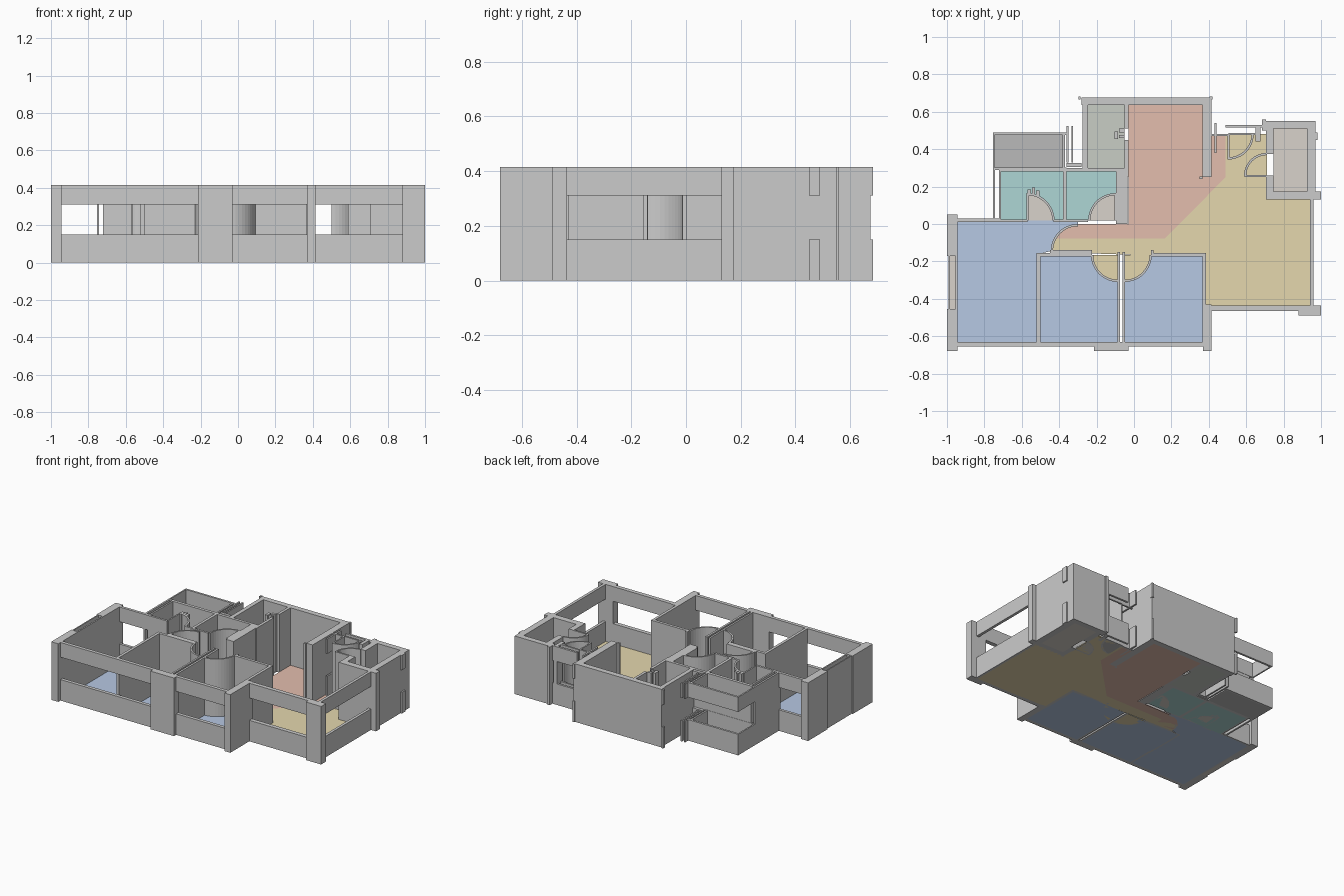
import bpy, bmesh, math

H, SILL, HEAD = 0.415, 0.15, 0.31


def prism(bm, pts, z0, z1):
    lo = [bm.verts.new((x, y, z0)) for x, y in pts]
    hi = [bm.verts.new((x, y, z1)) for x, y in pts]
    n = len(pts)
    bm.faces.new(lo[::-1])
    bm.faces.new(hi)
    for i in range(n):
        j = (i + 1) % n
        bm.faces.new((lo[i], lo[j], hi[j], hi[i]))


def finish(name, bm, mat=None):
    bmesh.ops.recalc_face_normals(bm, faces=bm.faces)
    me = bpy.data.meshes.new(name)
    bm.to_mesh(me)
    bm.free()
    ob = bpy.data.objects.new(name, me)
    bpy.context.collection.objects.link(ob)
    if mat:
        me.materials.append(mat)


def walls(name, rects, spans=((0, H),)):
    bm = bmesh.new()
    for x0, x1, y0, y1 in rects:
        for z0, z1 in spans:
            prism(bm, [(x0, y0), (x1, y0), (x1, y1), (x0, y1)], z0, z1)
    finish(name, bm)


def windows(name, rects):
    walls(name, rects, ((0, SILL), (HEAD, H)))


def material(name, r, g, b):
    m = bpy.data.materials.new(name)
    m.diffuse_color = (r, g, b, 1)
    return m


def floor(name, pts, mat, top=0.004):
    bm = bmesh.new()
    prism(bm, pts, 0, top)
    finish(name, bm, mat)


def rect(x0, x1, y0, y1):
    return [(x0, y0), (x1, y0), (x1, y1), (x0, y1)]


def arc(cx, cy, r, a0, a1, n=12):
    return [(cx + r * math.cos(math.radians(a0 + (a1 - a0) * i / n)),
             cy + r * math.sin(math.radians(a0 + (a1 - a0) * i / n))) for i in range(n + 1)]


def door_sweep(name, cx, cy, r, a0, mat):
    # curved full-height screen with a floor sector inside it
    bm = bmesh.new()
    prism(bm, arc(cx, cy, r, a0, a0 + 90) + arc(cx, cy, r - 0.012, a0 + 90, a0), 0, H)
    finish(name + "_screen", bm)
    floor(name + "_floor", [(cx, cy)] + arc(cx, cy, r - 0.006, a0, a0 + 90), mat, 0.006)


blue = material("blue_floor", 0.47, 0.58, 0.77)
tan = material("tan_floor", 0.78, 0.68, 0.42)
coral = material("coral_floor", 0.77, 0.51, 0.42)
teal = material("teal_floor", 0.42, 0.67, 0.66)
grey = material("grey_floor", 0.49, 0.49, 0.49)
beige = material("beige_floor", 0.69, 0.65, 0.60)
sage = material("sage_floor", 0.58, 0.61, 0.56)

# corner piers and front columns
walls("columns", [
    (-1, -0.945, -0.17, 0.05), (-1, -0.945, -0.68, -0.455),
    (-0.215, -0.03, -0.68, -0.63), (0.37, 0.415, -0.68, -0.43),
    (0.88, 1, -0.49, -0.435)])

# left bay: two thin skins
walls("left_bay", [(-0.992, -0.984, -0.455, -0.17), (-0.955, -0.945, -0.455, -0.17)])

# long windows: sill wall below, lintel above
windows("main_windows", [
    (-0.945, -0.215, -0.655, -0.63), (-0.03, 0.37, -0.655, -0.63),
    (0.415, 0.88, -0.465, -0.435), (0.94, 0.96, -0.435, 0.13),
    (-0.945, -0.71, 0.01, 0.03)])

# bedroom partitions
walls("bedroom_partitions", [
    (-0.52, -0.50, -0.63, -0.155), (-0.52, -0.225, -0.175, -0.155),
    (-0.45, -0.225, -0.155, -0.138),
    (-0.087, -0.074, -0.63, -0.15), (-0.062, -0.047, -0.63, -0.15),
    (0.09, 0.385, -0.175, -0.155), (0.365, 0.385, -0.63, -0.155),
    (0.09, 0.105, -0.175, -0.14)])

# bathroom partitions
walls("bathroom_partitions", [
    (-0.755, -0.742, 0.01, 0.30), (-0.722, -0.71, 0.01, 0.30),
    (-0.71, -0.09, 0.28, 0.30), (-0.38, -0.36, 0.01, 0.28),
    (-0.71, -0.57, 0.01, 0.025), (-0.43, -0.245, 0.01, 0.025),
    (-0.575, -0.565, 0.02, 0.165), (-0.105, -0.095, 0.02, 0.165),
    (-0.095, -0.035, 0.0, 0.30)])

# rear balcony, shaft and entry parapets with lintels
windows("rear_parapets", [
    (-0.755, -0.745, 0.30, 0.49), (-0.755, -0.36, 0.475, 0.49),
    (-0.382, -0.37, 0.30, 0.49), (-0.755, -0.36, 0.288, 0.302),
    (-0.36, -0.35, 0.33, 0.525), (-0.335, -0.325, 0.33, 0.525),
    (-0.36, -0.28, 0.305, 0.325),
    (-0.298, -0.285, 0.665, 0.683), (0.405, 0.42, 0.665, 0.683),
    (0.415, 0.505, 0.47, 0.482), (0.43, 0.442, 0.38, 0.54),
    (0.49, 0.705, 0.515, 0.53), (0.505, 0.66, 0.475, 0.487),
    (0.97, 0.98, 0.45, 0.49)])

# kitchen and rear room walls
walls("rear_room_walls", [
    (-0.28, 0.415, 0.635, 0.675), (-0.275, -0.245, 0.30, 0.635),
    (-0.05, -0.03, 0.51, 0.635), (-0.05, -0.03, 0.25, 0.45),
    (0.365, 0.415, 0.25, 0.635), (0.35, 0.365, 0.24, 0.255)])

# lift core at the rear right
walls("core_walls", [
    (0.705, 0.97, 0.51, 0.55), (0.925, 0.97, 0.175, 0.51),
    (0.705, 1.0, 0.13, 0.175), (0.705, 0.745, 0.175, 0.26),
    (0.705, 0.745, 0.375, 0.51), (0.59, 0.71, 0.25, 0.262),
    (0.50, 0.51, 0.345, 0.48), (0.65, 0.675, 0.44, 0.53), (0.685, 0.705, 0.50, 0.56)])

# small posts beside the bathroom and kitchen
walls("small_posts", [
    (-0.57, -0.55, 0.15, 0.185), (-0.545, -0.53, 0.16, 0.195), (-0.525, -0.505, 0.15, 0.18),
    (-0.105, -0.085, 0.455, 0.495), (-0.08, -0.05, 0.46, 0.475), (-0.08, -0.05, 0.49, 0.51)])

# quarter-round door sweeps
for name, cx, cy, r, a0, mat in [
        ("bath_door_left", -0.57, 0.02, 0.145, 0, beige),
        ("bath_door_right", -0.10, 0.02, 0.145, 90, beige),
        ("bedroom_door_left", -0.085, -0.165, 0.145, 180, tan),
        ("bedroom_door_right", -0.05, -0.165, 0.145, 270, tan),
        ("hall_door", -0.30, -0.145, 0.145, 90, coral),
        ("entry_door", 0.505, 0.48, 0.135, 270, grey),
        ("core_door", 0.71, 0.258, 0.122, 90, beige)]:
    door_sweep(name, cx, cy, r, a0, mat)

# coloured floors
hall = arc(-0.30, -0.145, 0.145, 153, 90, 6)
floor("bedroom_floor_left",
      [(-0.945, 0.02), (-0.945, -0.63), (-0.51, -0.63), (-0.51, -0.16)]
      + arc(-0.30, -0.145, 0.145, 180, 90) + [(-0.30, 0.02)], blue)
floor("bedroom_floor_middle", rect(-0.51, -0.08, -0.63, -0.165), blue)
floor("bedroom_floor_right", rect(-0.055, 0.37, -0.63, -0.165), blue)
floor("dining_floor",
      [(0.38, -0.44), (0.945, -0.44), (0.945, 0.14), (0.71, 0.14), (0.71, 0.48), (0.49, 0.48),
       (0.49, 0.25), (0.165, -0.077), (-0.43, -0.077), (-0.445, -0.15), (0.0, -0.165),
       (0.38, -0.165)], tan, 0.007)
floor("living_floor",
      [(-0.03, 0.635), (-0.03, 0.0)] + hall[::-1]
      + [(0.165, -0.077), (0.49, 0.25), (0.49, 0.475), (0.415, 0.475), (0.415, 0.25),
         (0.365, 0.25), (0.365, 0.635)], coral)
floor("bath_floor_left", rect(-0.71, -0.38, 0.02, 0.28), teal)
floor("bath_floor_right", rect(-0.36, -0.095, 0.02, 0.28), teal)
floor("balcony_floor", rect(-0.75, -0.38, 0.30, 0.48), grey)
floor("kitchen_floor", rect(-0.245, -0.05, 0.30, 0.635), sage)
floor("core_floor", rect(0.745, 0.925, 0.175, 0.51), beige)
floor("left_bay_floor", rect(-0.984, -0.955, -0.455, -0.17), beige)
